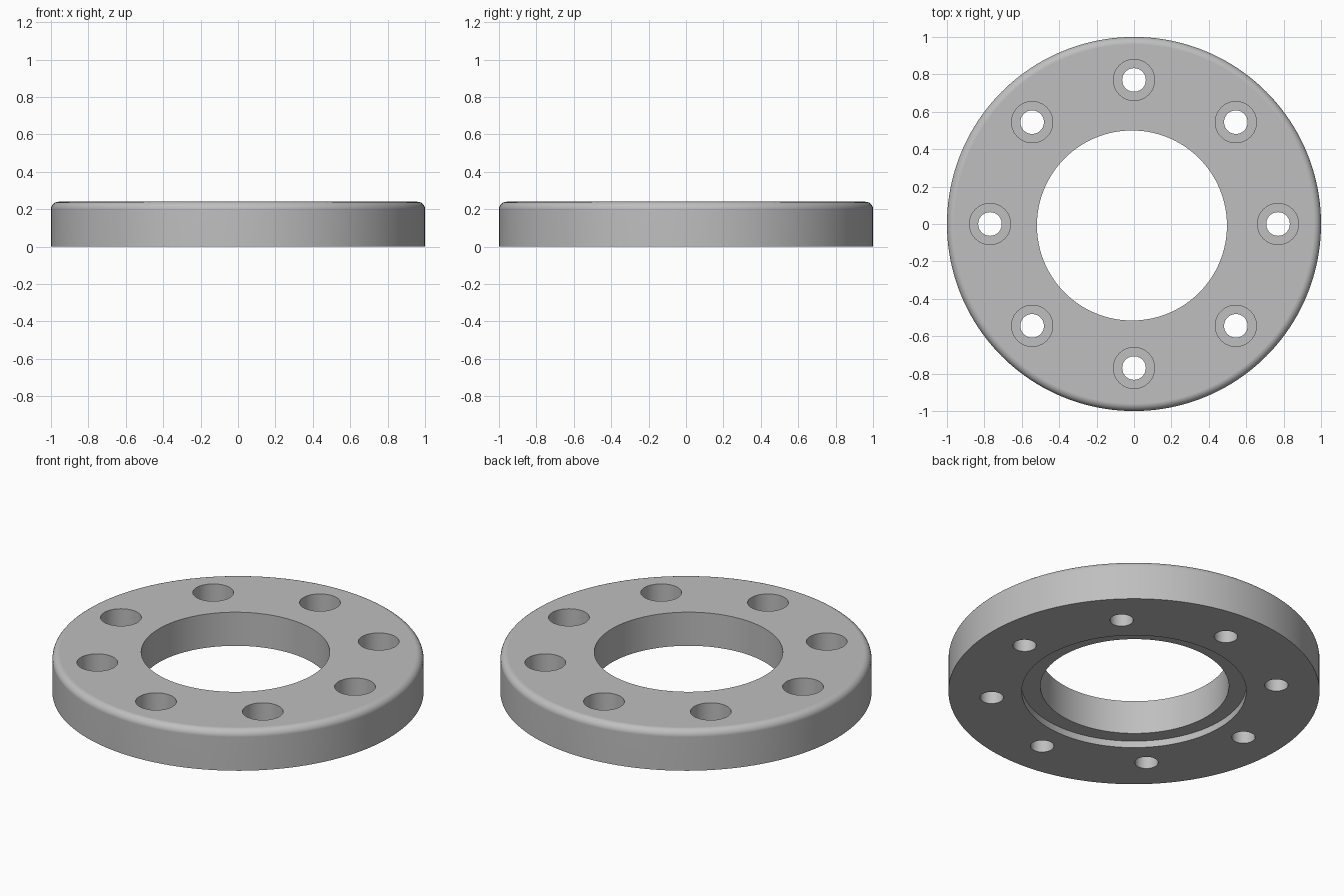
import bpy
import bmesh
from math import cos, sin, pi, radians
from mathutils import Matrix, Vector

cube = bpy.data.objects.get("Cube")
if cube:
    bpy.data.objects.remove(cube, do_unlink=True)

HEIGHT, OUTER, FILLET = 0.24, 1.0, 0.04
BORE, BORE_CENTRE = 0.508, (-0.011, -0.008)
RECESS, RECESS_DEPTH = 0.605, 0.04
BOLT_COUNT, BOLT_CIRCLE = 8, 0.77
BOLT_HOLE, COUNTERBORE, COUNTERBORE_DEPTH = 0.063, 0.11, 0.145

# Material
steel = bpy.data.materials.new("grey_steel")
steel.use_nodes = True
colour = (0.52, 0.52, 0.52, 1)
steel.diffuse_color = colour
steel.node_tree.nodes["Principled BSDF"].inputs["Base Color"].default_value = colour


def lathe(bm, profile, segments, centre=(0, 0)):
    """Closed solid turned around a vertical axis from (radius, z) points."""
    rings = []
    for r, z in profile:
        rings.append([bm.verts.new((centre[0] + r * cos(2 * pi * i / segments),
                                    centre[1] + r * sin(2 * pi * i / segments), z))
                      for i in range(segments)])
    for low, high in zip(rings, rings[1:]):
        for i in range(segments):
            j = (i + 1) % segments
            bm.faces.new((low[i], low[j], high[j], high[i]))
    bm.faces.new(rings[0][::-1])
    bm.faces.new(rings[-1])


def make_object(name, bm):
    mesh = bpy.data.meshes.new(name)
    bm.to_mesh(mesh)
    bm.free()
    mesh.materials.append(steel)
    obj = bpy.data.objects.new(name, mesh)
    bpy.context.collection.objects.link(obj)
    return obj


def cylinder(name, radius, low, high, centre=(0, 0)):
    bm = bmesh.new()
    lathe(bm, [(radius, low), (radius, high)], 128, centre)
    return make_object(name, bm)


# Disc with a rounded upper rim
steps = 6
rim = [(OUTER - FILLET + FILLET * cos(a), HEIGHT - FILLET + FILLET * sin(a))
       for a in (pi / 2 * i / steps for i in range(steps + 1))]
bm = bmesh.new()
lathe(bm, [(OUTER, 0)] + rim, 160)
flange = make_object("flange_ring", bm)

# Stepped cutters for the counterbored bolt holes
bm = bmesh.new()
seat = HEIGHT - COUNTERBORE_DEPTH
for k in range(BOLT_COUNT):
    spot = Matrix.Rotation(2 * pi * k / BOLT_COUNT, 3, 'Z') @ Vector((BOLT_CIRCLE, 0, 0))
    lathe(bm, [(BOLT_HOLE, -0.1), (BOLT_HOLE, seat),
               (COUNTERBORE, seat), (COUNTERBORE, HEIGHT + 0.1)], 48, spot)
cutters = [
    make_object("bolt_hole_cutter", bm),
    cylinder("recess_cutter", RECESS, -0.1, RECESS_DEPTH),
    cylinder("bore_cutter", BORE, -0.2, HEIGHT + 0.2, BORE_CENTRE),
]

# Cut the bolt holes, the underside recess and the centre bore
bpy.context.view_layer.objects.active = flange
flange.select_set(True)
for cutter in cutters:
    cutter.hide_render = True
    mod = flange.modifiers.new(cutter.name, 'BOOLEAN')
    mod.operation = 'DIFFERENCE'
    mod.solver = 'EXACT'
    mod.object = cutter
    bpy.ops.object.modifier_apply(modifier=mod.name)
    bpy.data.objects.remove(cutter, do_unlink=True)

# Smooth curved walls, crisp edges and flat faces
bpy.ops.object.shade_smooth_by_angle(angle=radians(30))
normals = flange.modifiers.new("flat_face_normals", 'WEIGHTED_NORMAL')
normals.keep_sharp = True
